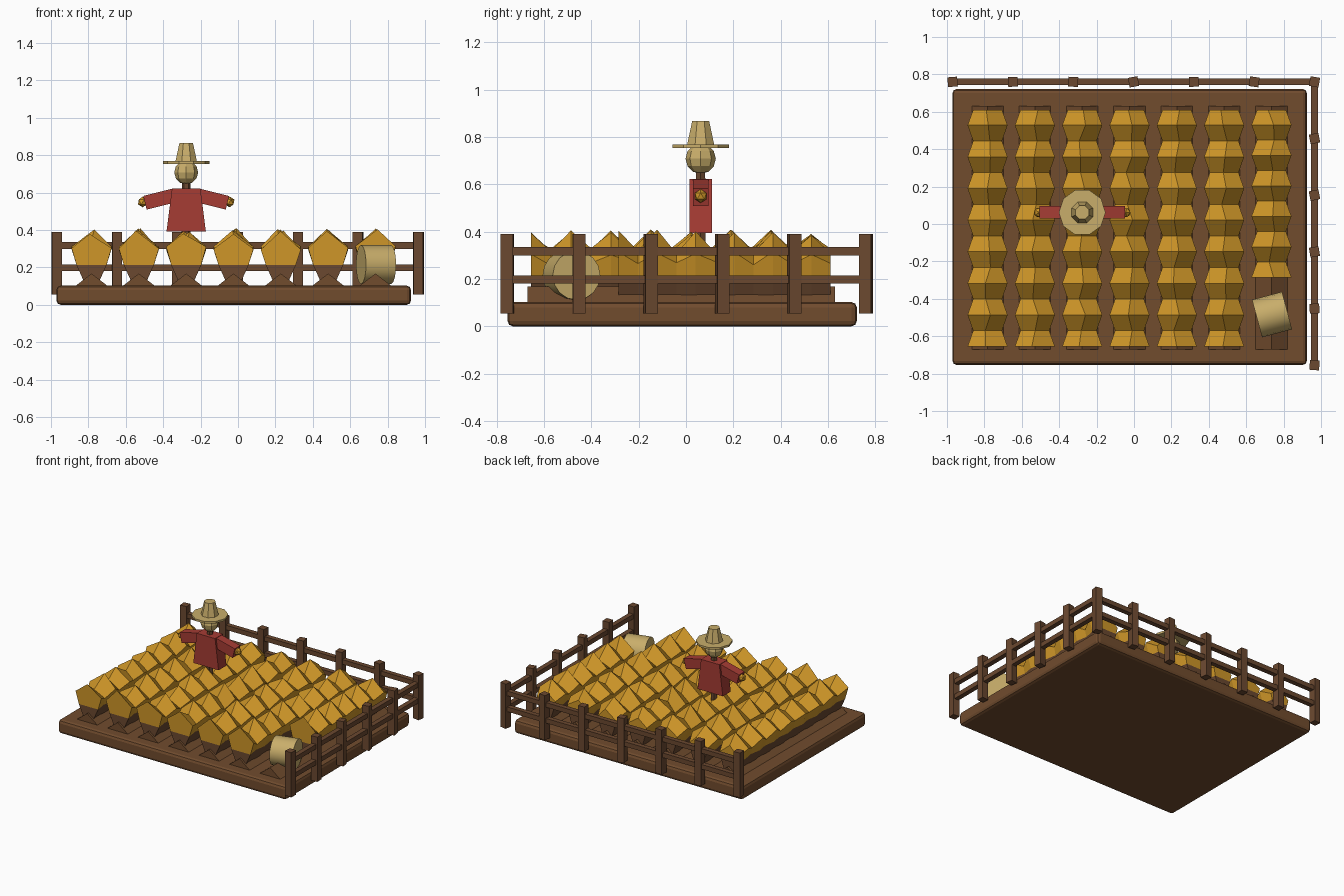
import bpy, bmesh, math, random
from mathutils import Matrix, Vector

if "Cube" in bpy.data.objects:
    bpy.data.objects.remove(bpy.data.objects["Cube"])

random.seed(4)


def material(name, rgb):
    m = bpy.data.materials.new(name)
    m.diffuse_color = (*rgb, 1)
    m.use_nodes = True
    m.node_tree.nodes["Principled BSDF"].inputs["Base Color"].default_value = m.diffuse_color
    return m


SOIL = material("soil_brown", (0.165, 0.072, 0.027))
WOOD = material("wood_brown", (0.145, 0.065, 0.029))
GOLD = material("wheat_gold", (0.62, 0.305, 0.021))
STRAW = material("straw", (0.58, 0.42, 0.145))
RED = material("shirt_red", (0.38, 0.045, 0.034))


def finish(name, bm, *mats):
    bmesh.ops.recalc_face_normals(bm, faces=bm.faces)
    me = bpy.data.meshes.new(name)
    bm.to_mesh(me)
    bm.free()
    for m in mats:
        me.materials.append(m)
    ob = bpy.data.objects.new(name, me)
    bpy.context.collection.objects.link(ob)
    return ob


def box(name, centre, size, mat, rot=None, taper=1.0):
    """Box; taper scales the x width of its top."""
    bm = bmesh.new()
    bmesh.ops.create_cube(bm, size=1)
    for v in bm.verts:
        k = taper if v.co.z > 0 else 1
        v.co = Vector((v.co.x * size[0] * k, v.co.y * size[1], v.co.z * size[2]))
    ob = finish(name, bm, mat)
    ob.matrix_world = Matrix.Translation(centre) @ (rot or Matrix())
    return ob


def cone(name, centre, r1, r2, depth, sides, mat, rot=None):
    bm = bmesh.new()
    bmesh.ops.create_cone(bm, cap_ends=True, segments=sides,
                          radius1=r1, radius2=r2, depth=depth)
    ob = finish(name, bm, mat)
    ob.matrix_world = Matrix.Translation(centre) @ (rot or Matrix.Rotation(math.pi / sides, 4, 'Z'))
    return ob


def loft(name, rings, mats):
    """Skin a list of equal rings of points, with end caps."""
    bm = bmesh.new()
    loops = [[bm.verts.new(p) for p in r] for r in rings]
    n = len(rings[0])
    for a, b in zip(loops, loops[1:]):
        for i in range(n):
            bm.faces.new((a[i], a[(i + 1) % n], b[(i + 1) % n], b[i]))
    for end in (loops[0], loops[-1]):
        bm.faces.new(end)
    return finish(name, bm, *mats)


# Soil slab with rounded edges
slab = box("soil_slab", (-0.023, -0.016, 0.051), (1.895, 1.475, 0.102), SOIL)
bev = slab.modifiers.new("bevel", 'BEVEL')
bev.width, bev.segments = 0.022, 2

# Crop rows: ridge, stalks and zigzag wheat heads
for row in range(7):
    x0 = -0.783 + row * 0.253
    last = row == 6
    loft(f"soil_ridge_{row}",
         [[(x0 - 0.1, y, 0.09), (x0 + 0.1, y, 0.09), (x0, y, 0.167)] for y in (-0.67, 0.63)],
         [SOIL])
    count = 6 if last else 8
    step = 0.163 if last else 0.169
    start = -0.285 if last else -0.655
    stalks, heads = [], []
    for k in range(count * 2):
        y = min(start + k * step / 2, 0.61)
        big = k % 2 == 0
        dx = random.uniform(-0.018, 0.018)
        if big:
            base, wide, zs, top = 0.08, 0.107, 0.305, random.uniform(0.375, 0.41)
        else:
            base, wide, zs, top = 0.066, 0.077, 0.265, random.uniform(0.305, 0.33)
        zs += random.uniform(-0.01, 0.01)
        stalks.append([(x0 - 0.03, y, 0.1), (x0 + 0.03, y, 0.1),
                       (x0 + base, y, 0.212), (x0 - base, y, 0.212)])
        heads.append([(x0 - base, y, 0.212), (x0 + base, y, 0.212), (x0 + wide, y, zs),
                      (x0 + dx, y, top), (x0 - wide, y, zs)])
    loft(f"wheat_stalks_{row}", stalks, [WOOD])
    loft(f"wheat_heads_{row}", heads, [GOLD])

# Fence along the back and the right side
posts = [(-0.97 + i * 1.935 / 6, 0.76) for i in range(7)]
posts += [(0.965, 0.76 - i * 1.515 / 5) for i in range(1, 6)]
for i, (x, y) in enumerate(posts):
    box(f"fence_post_{i}", (x, y, 0.222), (0.052, 0.052, 0.335), WOOD,
        Matrix.Rotation(random.uniform(-0.2, 0.2), 4, 'Z'))
for z in (0.198, 0.317):
    box("back_rail", (-0.002, 0.76, z), (1.935, 0.036, 0.035), WOOD)
    box("side_rail", (0.965, 0.002, z), (0.036, 1.515, 0.035), WOOD)

# Straw bale lying on its side
bale = cone("straw_bale", (0.738, -0.484, 0.215), 0.104, 0.104, 0.166, 16, STRAW,
            Matrix.Rotation(math.radians(15), 4, 'Z') @ Matrix.Rotation(math.pi / 2, 4, 'Y'))
for p in bale.data.polygons:
    p.use_smooth = len(p.vertices) == 4
for e in bale.data.edges:
    # keep the rims of the end caps sharp
    a, b = (bale.data.vertices[i].co.z for i in e.vertices)
    e.use_edge_sharp = abs(a - b) < 0.01

# Scarecrow
SX, SY = -0.277, 0.062
cone("scarecrow_pole", (SX, SY, 0.38), 0.026, 0.022, 0.58, 6, WOOD)
box("scarecrow_shirt", (SX, SY, 0.508), (0.21, 0.094, 0.23), RED, taper=0.72)
for s, side in ((-1, "left"), (1, "right")):
    tilt = Matrix.Rotation(s * math.radians(14), 4, 'Y')
    box(f"{side}_sleeve", (SX + s * 0.138, SY, 0.566), (0.17, 0.066, 0.075), RED, tilt)
    bm = bmesh.new()
    bmesh.ops.create_icosphere(bm, subdivisions=1, radius=0.029)
    hand = finish(f"{side}_hand", bm, GOLD)
    hand.location = (SX + s * 0.232, SY, 0.55)
bm = bmesh.new()
bmesh.ops.create_uvsphere(bm, u_segments=8, v_segments=6, radius=0.064)
head = finish("scarecrow_head", bm, STRAW)
head.location = (SX, SY, 0.708)
cone("hat_brim", (SX, SY, 0.761), 0.125, 0.125, 0.015, 10, STRAW)
cone("hat_crown", (SX, SY, 0.816), 0.062, 0.039, 0.1, 8, STRAW)
